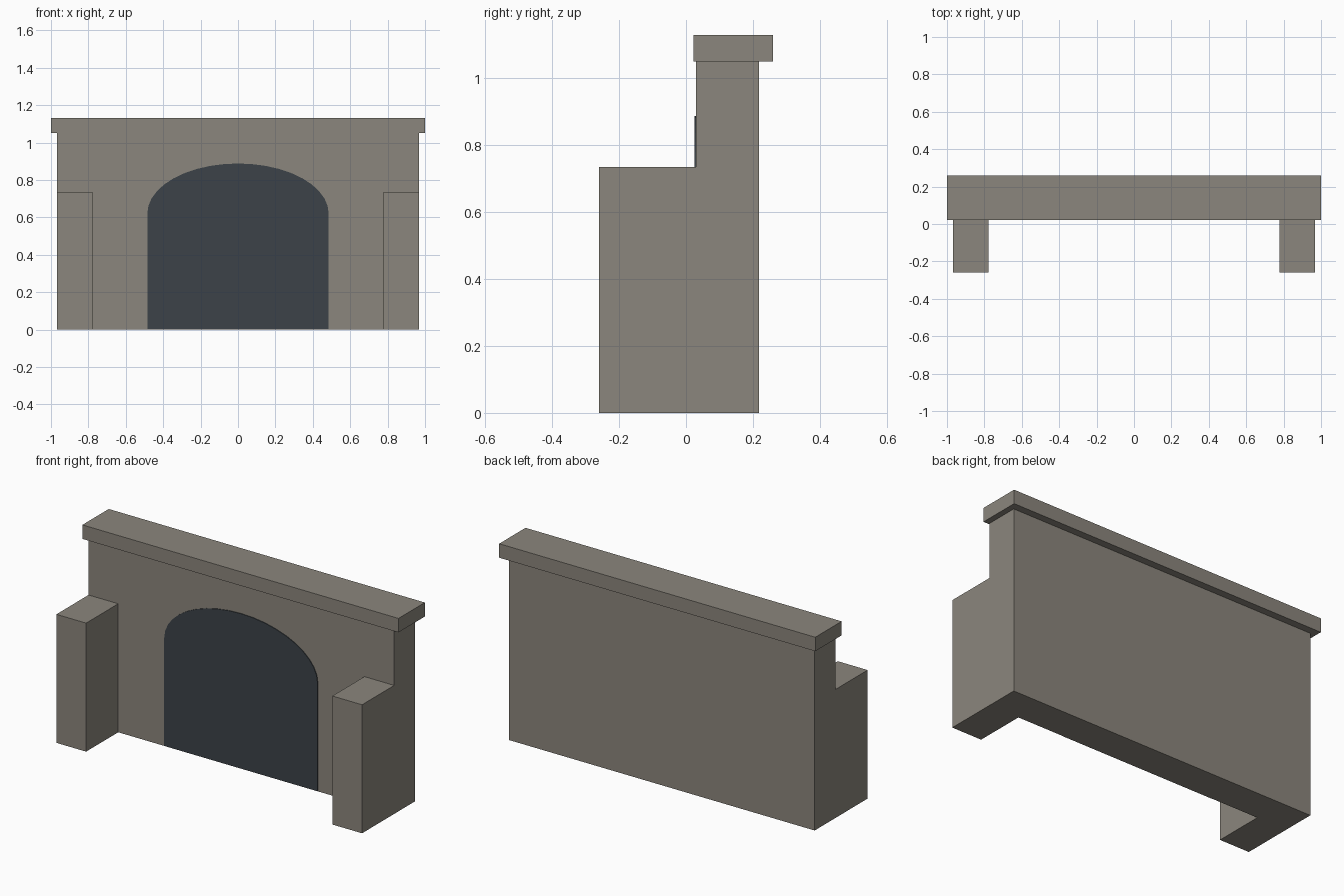
import bpy, bmesh, math

if "Cube" in bpy.data.objects:
    bpy.data.objects.remove(bpy.data.objects["Cube"])


def material(name, rgb):
    m = bpy.data.materials.new(name)
    m.diffuse_color = (*rgb, 1)
    m.use_nodes = True
    m.node_tree.nodes["Principled BSDF"].inputs["Base Color"].default_value = m.diffuse_color
    return m


stone = material("grey_stone", (0.26, 0.24, 0.205))
dark = material("dark_slate", (0.045, 0.055, 0.065))


def add_object(name, bm, mat):
    bmesh.ops.recalc_face_normals(bm, faces=bm.faces)
    mesh = bpy.data.meshes.new(name)
    bm.to_mesh(mesh)
    bm.free()
    mesh.materials.append(mat)
    obj = bpy.data.objects.new(name, mesh)
    bpy.context.collection.objects.link(obj)
    return obj


def box(name, lo, hi, mat):
    bm = bmesh.new()
    bmesh.ops.create_cube(bm, size=1)
    for v in bm.verts:
        v.co = [lo[i] + (v.co[i] + 0.5) * (hi[i] - lo[i]) for i in range(3)]
    return add_object(name, bm, mat)


# Main wall and overhanging cap
box("wall", (-0.967, 0.03, 0), (0.967, 0.218, 1.05), stone)
box("cap", (-1, 0.022, 1.05), (1, 0.26, 1.13), stone)

# Low side walls projecting forward
for side, name in ((-1, "left_side_wall"), (1, "right_side_wall")):
    xs = sorted((side * 0.779, side * 0.967))
    box(name, (xs[0], -0.26, 0), (xs[1], 0.03, 0.735), stone)

# Dark arched opening: thin plate with an elliptical top
half, spring, rise, segs = 0.485, 0.62, 0.268, 20
outline = [(-half, 0.002), (half, 0.002)]
for i in range(segs + 1):
    a = math.pi * i / segs
    outline.append((half * math.cos(a), spring + rise * math.sin(a)))
bm = bmesh.new()
face = bm.faces.new([bm.verts.new((x, 0.026, z)) for x, z in outline])
ext = bmesh.ops.extrude_face_region(bm, geom=[face], use_keep_orig=True)
for v in ext["geom"]:
    if isinstance(v, bmesh.types.BMVert):
        v.co.y = 0.031
add_object("arched_opening", bm, dark)
